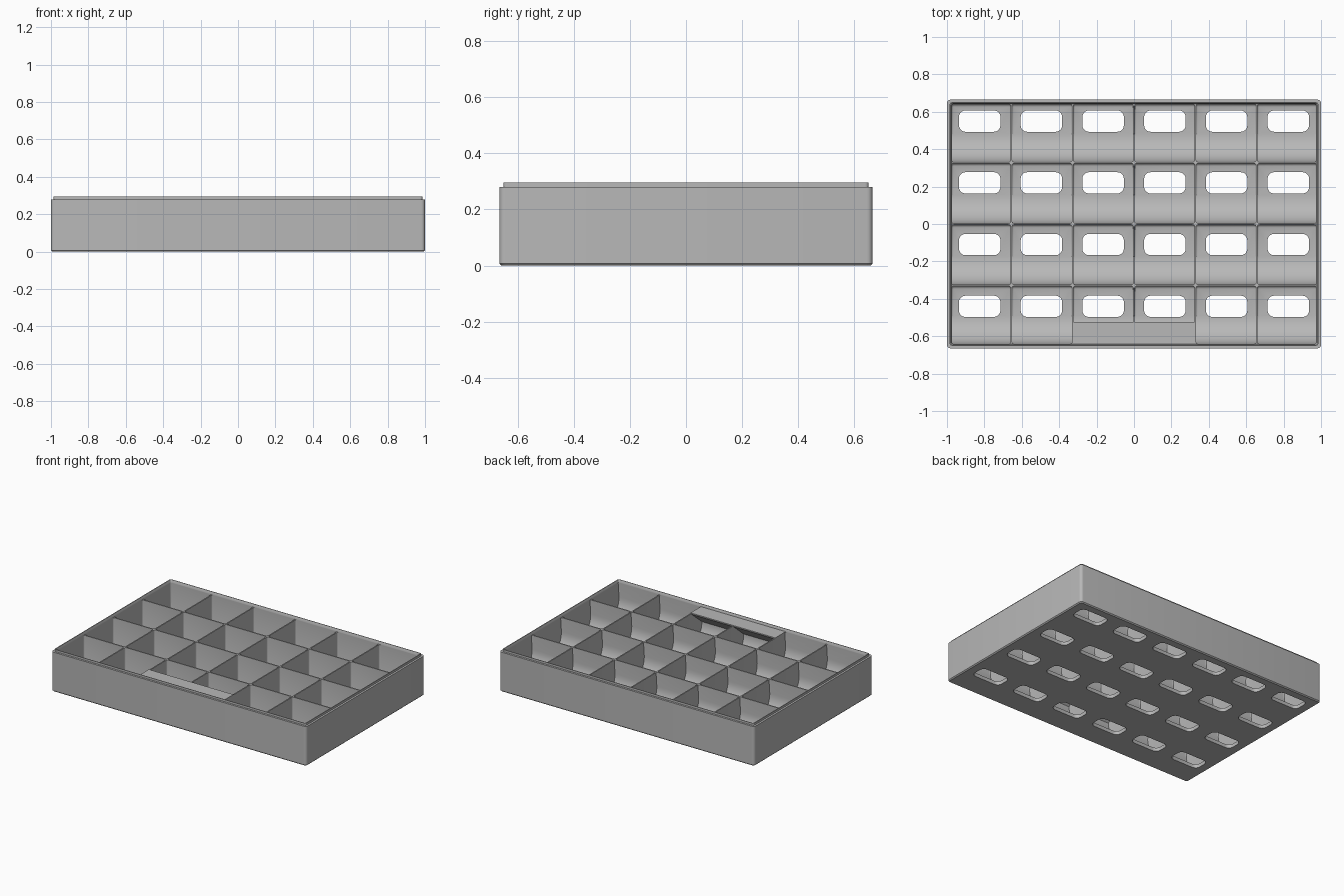
import bpy, bmesh
from math import sin, cos, pi, radians

cube = bpy.data.objects.get("Cube")
if cube:
    bpy.data.objects.remove(cube)

grey = bpy.data.materials.new("matte_grey")
grey.use_nodes = True
grey.diffuse_color = (0.48, 0.48, 0.48, 1)
grey.node_tree.nodes["Principled BSDF"].inputs["Base Color"].default_value = grey.diffuse_color

HX, HY, PITCH = 1.0, 0.665, 0.328    # half sizes and compartment spacing
FLOOR, WALL_TOP, SHOULDER, TOP = 0.025, 0.275, 0.28, 0.295
INNER_X, INNER_Y, HALF_WALL = 0.974, 0.641, 0.004


def finish(name, bm):
    bmesh.ops.recalc_face_normals(bm, faces=bm.faces)
    mesh = bpy.data.meshes.new(name)
    bm.to_mesh(mesh)
    bm.free()
    mesh.materials.append(grey)
    obj = bpy.data.objects.new(name, mesh)
    bpy.context.collection.objects.link(obj)
    return obj


def round_rect(hx, hy, r, cx=0, cy=0, steps=5):
    """Outline of a rectangle with rounded corners."""
    pts = []
    for k, (sx, sy) in enumerate(((1, 1), (-1, 1), (-1, -1), (1, -1))):
        for i in range(steps + 1):
            a = (k + i / steps) * pi / 2
            pts.append((cx + sx * (hx - r) + r * cos(a), cy + sy * (hy - r) + r * sin(a)))
    return pts


def loft(bm, levels):
    """Skin a stack of (outline, z) loops and cap both ends."""
    loops = [[bm.verts.new((x, y, z)) for x, y in pts] for pts, z in levels]
    n = len(loops[0])
    for a, b in zip(loops, loops[1:]):
        for i in range(n):
            j = (i + 1) % n
            bm.faces.new((a[i], a[j], b[j], b[i]))
    bm.faces.new(loops[0])
    bm.faces.new(loops[-1])


def prism(bm, profile, x0, x1):
    """Extrude a (y, z) profile along x; return the edges of both ends."""
    a, b = [[bm.verts.new((x, y, z)) for y, z in profile] for x in (x0, x1)]
    n = len(profile)
    ends = [bm.faces.new(a), bm.faces.new(b)]
    for i in range(n):
        j = (i + 1) % n
        bm.faces.new((a[i], a[j], b[j], b[i]))
    return [e for f in ends for e in f.edges]


def cut(obj, bm):
    """Subtract a temporary solid from an object."""
    cutter = finish("cutter", bm)
    cutter.hide_render = True
    mod = obj.modifiers.new("cut", 'BOOLEAN')
    mod.operation, mod.solver, mod.object = 'DIFFERENCE', 'EXACT', cutter
    bpy.context.view_layer.update()
    graph = bpy.context.evaluated_depsgraph_get()
    mesh = bpy.data.meshes.new_from_object(obj.evaluated_get(graph))
    obj.modifiers.clear()
    obj.data = mesh
    bpy.data.objects.remove(cutter)


# Outer block with a chamfered foot and a stepped stacking lip
bm = bmesh.new()
loft(bm, [(round_rect(HX - d, HY - d, 0.02 - d / 2), z) for d, z in
          ((0.007, 0), (0, 0.007), (0, SHOULDER), (0.014, SHOULDER), (0.014, TOP))])
tray = finish("compartment_tray", bm)

# Recess inside the lip
bm = bmesh.new()
loft(bm, [(round_rect(INNER_X + d, INNER_Y + d, 0.01), z)
          for d, z in ((0, WALL_TOP), (0, SHOULDER), (0.006, TOP), (0.006, TOP + 0.1))])
cut(tray, bm)

# Compartments: each has a large scoop at the front and small fillets elsewhere
xs = [PITCH * i for i in range(-3, 4)]
ys = [PITCH * i for i in range(-2, 3)]
xs[0], xs[-1] = -INNER_X - HALF_WALL, INNER_X + HALF_WALL
ys[0], ys[-1] = -INNER_Y - HALF_WALL, INNER_Y + HALF_WALL
SCOOP, FILLET, ABOVE = 0.15, 0.015, SHOULDER + 0.005
bm = bmesh.new()
rounded = []
for x0, x1 in zip(xs, xs[1:]):
    for y0, y1 in zip(ys, ys[1:]):
        f, b = y0 + HALF_WALL, y1 - HALF_WALL
        profile = [(f, ABOVE)]
        for r, c, start in ((SCOOP, f + SCOOP, pi), (FILLET, b - FILLET, 1.5 * pi)):
            steps = 12 if r == SCOOP else 3
            for i in range(steps + 1):
                a = start + i / steps * pi / 2
                profile.append((c + r * cos(a), FLOOR + r + r * sin(a)))
        profile.append((b, ABOVE))
        edges = prism(bm, profile, x0 + HALF_WALL, x1 - HALF_WALL)
        rounded += [e for e in edges if min(v.co.z for v in e.verts) < ABOVE - 0.001]
bmesh.ops.bevel(bm, geom=rounded, offset=0.01, segments=3, profile=0.5, affect='EDGES')
cut(tray, bm)

# Rounded slots through the floor, near the back of each compartment
bm = bmesh.new()
for i in range(6):
    for j in range(4):
        slot = round_rect(0.111, 0.057, 0.035, 0.33 * (i - 2.5), 0.33 * (j - 1.5) + 0.055)
        loft(bm, [(slot, -0.05), (slot, 0.1)])
cut(tray, bm)

# Label shelf across the two middle front compartments, with a sloping underside
bm = bmesh.new()
front = -INNER_Y - 0.004
prism(bm, [(front, SHOULDER - 0.002), (-0.525, SHOULDER - 0.002), (-0.525, 0.27), (front, 0.17)],
      -0.332, 0.332)
shelf = finish("label_shelf", bm)

bpy.ops.object.select_all(action='DESELECT')
tray.select_set(True)
bpy.context.view_layer.objects.active = tray
bpy.ops.object.shade_smooth_by_angle(angle=radians(35))
